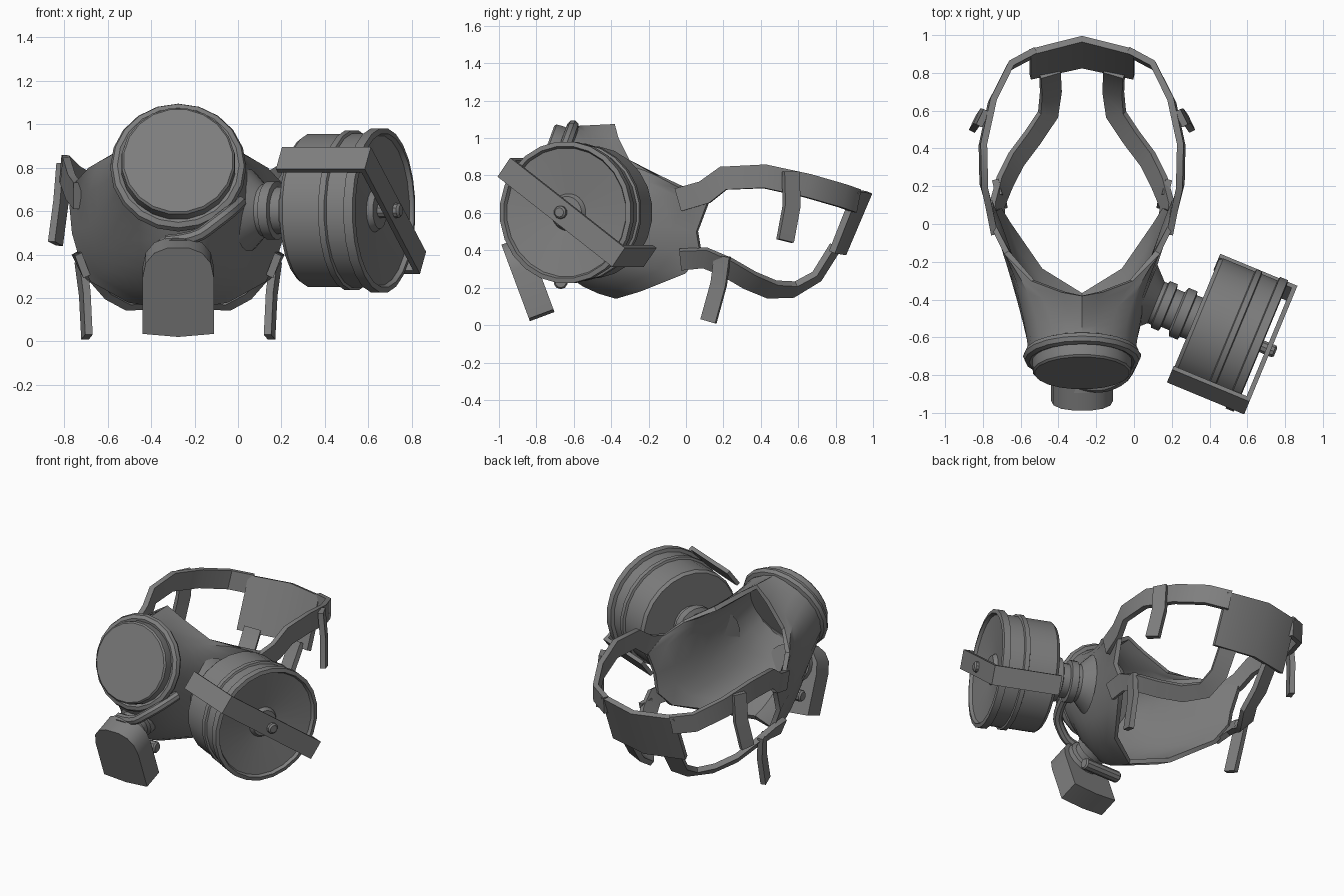
import bpy, bmesh, math
from mathutils import Vector, Matrix

if "Cube" in bpy.data.objects:
    bpy.data.objects.remove(bpy.data.objects["Cube"])

CX = -0.275          # the mask's own centre plane
parts = []

grey = bpy.data.materials.new("dark grey rubber")
grey.use_nodes = True
GREY = (0.21, 0.21, 0.21, 1)
grey.diffuse_color = GREY
bsdf = next(n for n in grey.node_tree.nodes if n.type == 'BSDF_PRINCIPLED')
bsdf.inputs["Base Color"].default_value = GREY


def register(name, data):
    ob = bpy.data.objects.new(name, data)
    bpy.context.collection.objects.link(ob)
    data.materials.append(grey)
    parts.append(ob)
    return ob


def mesh_part(name, verts, faces, thickness=0):
    bm = bmesh.new()
    vs = [bm.verts.new(v) for v in verts]
    for f in faces:
        bm.faces.new([vs[i] for i in f])
    bmesh.ops.remove_doubles(bm, verts=bm.verts, dist=0.0001)
    bmesh.ops.recalc_face_normals(bm, faces=bm.faces)
    me = bpy.data.meshes.new(name)
    bm.to_mesh(me)
    bm.free()
    ob = register(name, me)
    if thickness:
        mod = ob.modifiers.new("thickness", 'SOLIDIFY')
        mod.thickness = thickness
        mod.offset = 0
    return ob


def grid_faces(rows, cols, wrap=False):
    last = cols if wrap else cols - 1
    return [(r * cols + c, r * cols + (c + 1) % cols,
             (r + 1) * cols + (c + 1) % cols, (r + 1) * cols + c)
            for r in range(rows - 1) for c in range(last)]


def lathe(name, profile, origin, axis, sides=20):
    """Revolve (radius, distance) points about an axis."""
    rot = Vector(axis).to_track_quat('Z', 'Y')
    verts = []
    for r, t in profile:
        for k in range(sides):
            a = math.tau * (k + 0.5) / sides
            p = Vector((max(r, 0.001) * math.cos(a), max(r, 0.001) * math.sin(a), t))
            verts.append(Vector(origin) + rot @ p)
    faces = grid_faces(len(profile), sides, True)
    n = len(verts)
    faces += [tuple(range(sides)), tuple(range(n - sides, n))]
    return mesh_part(name, verts, faces)


def ribbon(name, points, side, half_width, head_z):
    """Flat band that lies against the head along a path."""
    pts = [Vector((CX + side * x, y, z)) for x, y, z in points]
    head = Vector((CX, 0.3, head_z))
    verts = []
    for i, p in enumerate(pts):
        tangent = pts[min(i + 1, len(pts) - 1)] - pts[max(i - 1, 0)]
        w = tangent.cross(p - head).normalized() * half_width
        verts += [p - w, p + w]
    return mesh_part(name, verts, grid_faces(len(pts), 2), 0.035)


def box(name, frame, centre, size):
    bm = bmesh.new()
    bmesh.ops.create_cube(bm, size=1, matrix=frame @ Matrix.Translation(centre)
                          @ Matrix.Diagonal((*size, 1)))
    me = bpy.data.meshes.new(name)
    bm.to_mesh(me)
    bm.free()
    return register(name, me)


# Face piece: lofted from the tilted front ring to the face opening
TILT = math.radians(20)
ring_centre = Vector((CX, -0.70, 0.80))
ring_axis = Vector((0, -math.cos(TILT), math.sin(TILT)))
ring_up = Vector((0, math.sin(TILT), math.cos(TILT)))
rim = [(0, -.38, 1.06), (.1, -.36, .99), (.26, -.3, .87), (.4, -.15, .8),
       (.47, -.01, .73), (.49, .12, .66), (.475, .06, .5), (.44, .08, .38),
       (.39, 0, .28), (.22, -.24, .19), (0, -.37, .155)]
steps = len(rim) - 1
loop = [(i, 1) for i in range(steps + 1)] + [(i, -1) for i in range(steps - 1, 0, -1)]
ROWS = 8
verts = []
for row in range(ROWS):
    t = row / (ROWS - 1)
    for i, s in loop:
        a = math.pi * i / steps
        start = ring_centre + Vector((s, 0, 0)) * 0.265 * math.sin(a) + ring_up * 0.265 * math.cos(a)
        end = Vector((CX + s * rim[i][0], rim[i][1], rim[i][2]))
        low = (1 - math.cos(a)) / 2
        pinch = -0.14 * (1 - low) * math.sin(a)
        mid = (start + end) / 2 + Vector((s * pinch, -.13 * low ** 2, -.12 * low ** 2))
        verts.append(start * (1 - t) ** 2 + mid * 2 * t * (1 - t) + end * t * t)
mesh_part("face_piece", verts, grid_faces(ROWS, len(loop), True), 0.03)

# Round front ring and its cover disc
tube = [(0.28 + 0.033 * math.cos(a), 0.033 * math.sin(a))
        for a in [math.tau * k / 8 for k in range(9)]]
rot = ring_axis.to_track_quat('Z', 'Y')
verts = [ring_centre + rot @ Vector((r * math.cos(b), r * math.sin(b), h))
         for r, h in tube for b in [math.tau * k / 20 for k in range(20)]]
mesh_part("front_ring", verts, grid_faces(len(tube), 20, True))
lathe("front_disc", [(.265, -.02), (.265, .06), (.262, .085), (.252, .095), (0, .095)],
      ring_centre, ring_axis)

# Filter canister, its neck and the knob
axis = Vector((.924, -.383, 0))
across = Vector((.383, .924, 0))
up = Vector((0, 0, 1))
filter_base = Vector((.32, -.5, .603))
lathe("filter_canister",
      [(0, 0), (.34, 0), (.355, .02), (.355, .2), (.37, .205), (.37, .235),
       (.357, .24), (.357, .33), (.38, .335), (.38, .38), (.355, .385), (.345, .365),
       (.1, .335), (.085, .36), (0, .36)], filter_base, axis, 24)
lathe("filter_neck",
      [(.19, -.29), (.15, -.25), (.12, -.22), (.12, -.2), (.135, -.195), (.135, -.15),
       (.11, -.145), (.11, -.1), (.14, -.09), (.14, -.04), (.12, -.035), (.12, .01)],
      filter_base, axis)
lathe("clamp_knob", [(.035, .35), (.035, .455), (.025, .465), (0, .465)], filter_base, axis, 10)

# Clamp: a diagonal bar with two arms along the canister
SLOPE = math.radians(-36)
bar = across * math.cos(SLOPE) + up * math.sin(SLOPE)
frame = Matrix((bar, axis.cross(bar), axis)).transposed().to_4x4()
frame.translation = filter_base
box("clamp_bar", frame, (0, 0, .425), (.82, .125, .025))
for s, label in ((1, "lower"), (-1, "upper")):
    box("clamp_arm_" + label, frame, (s * .397, 0, .21), (.026, .125, .43))

# Exhale valve cover: rounded-top slab leaning forward
half = [(.165, 0), (.165, .27), (.15, .345), (.11, .395), (.05, .42)]
outline = [(0, -.015)] + half + [(-x, h) for x, h in reversed(half)]
lean_up, back = Vector((0, -.35, .94)), Vector((0, .94, .35))
base = Vector((CX, -.84, .035))
n = len(outline)
verts = [base + Vector((x, 0, 0)) + lean_up * h + back * d for d in (0, .14) for x, h in outline]
mesh_part("valve_cover", verts,
          grid_faces(2, n, True) + [tuple(range(n)), tuple(range(n, 2 * n))])
lathe("valve_neck", [(.13, .1), (.12, .17), (.095, .18), (.095, .22), (.115, .23), (.12, .28)],
      base + lean_up * .3, back, 16)
lathe("drain_tube", [(.03, 0), (.038, .01), (.038, .27), (.03, .28)], (-.15, -.67, .23), (-1, 0, 0), 10)

# Small tube from the valve to the cheek
curve = bpy.data.curves.new("valve_tube", 'CURVE')
curve.dimensions = '3D'
curve.bevel_depth = 0.03
curve.bevel_resolution = 2
curve.use_fill_caps = True
path = [(-.33, -.84, .46), (-.2, -.87, .47), (-.11, -.85, .54), (-.03, -.8, .6), (.01, -.68, .64)]
spline = curve.splines.new('NURBS')
spline.points.add(len(path) - 1)
spline.use_endpoint_u = True
spline.order_u = 3
spline.resolution_u = 3
for point, co in zip(spline.points, path):
    point.co = (*co, 1)
register("valve_tube", curve)

# Head straps and loose strap ends, mirrored left and right
straps = {
    "upper_strap": (.063, .76, [(.465, -.04, .67), (.495, .1, .71), (.52, .2, .785), (.525, .42, .795),
                                (.475, .65, .745), (.38, .84, .69), (.25, .91, .665)]),
    "lower_strap": (.055, .55, [(.44, -.03, .35), (.45, .1, .36), (.41, .22, .31), (.35, .34, .24),
                                (.26, .46, .19), (.18, .58, .19), (.165, .7, .26), (.17, .8, .42)]),
    "upper_strap_end": (.045, .6, [(.525, .56, .82), (.54, .565, .64), (.565, .53, .45)]),
    "lower_strap_end": (.042, .3, [(.45, .195, .37), (.43, .175, .22), (.42, .12, .02)]),
}
for name, (half_width, head_z, points) in straps.items():
    for side, label in ((1, "left"), (-1, "right")):
        ribbon(label + "_" + name, points, side, half_width, head_z)

# Back pad joining the straps
pad = [(-.275, .91, .72), (-.275, .78, .39), (0, .98, .71), (0, .84, .38), (.275, .91, .72), (.275, .78, .39)]
mesh_part("back_pad", [(CX + x, y, z) for x, y, z in pad], grid_faces(3, 2), 0.035)

# Apply the modifiers and shade smoothly with crisp edges
bpy.ops.object.select_all(action='DESELECT')
for ob in parts:
    ob.select_set(True)
bpy.context.view_layer.objects.active = parts[0]
bpy.ops.object.convert(target='MESH')
bpy.ops.object.shade_smooth_by_angle(angle=math.radians(35))
